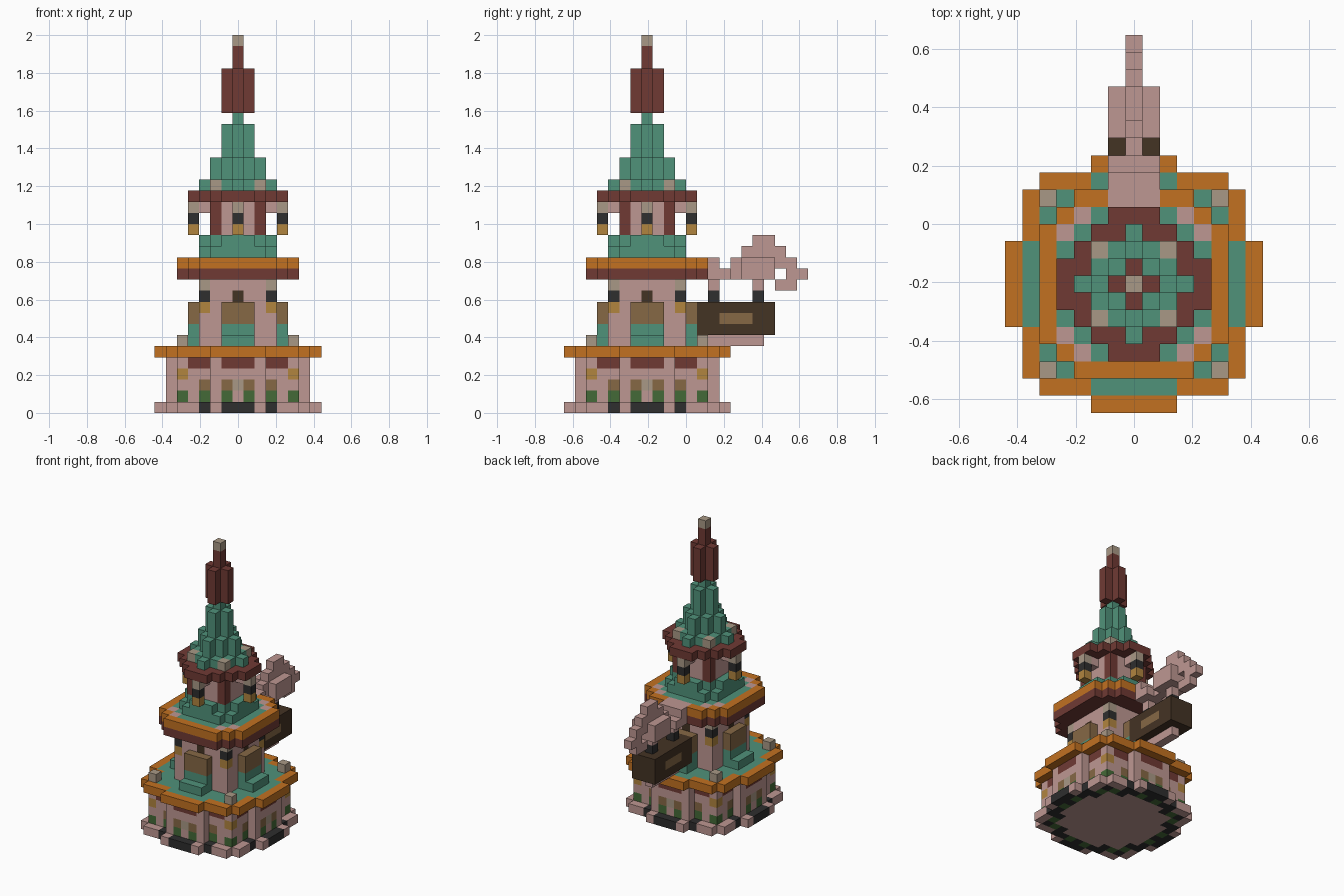
import bpy, bmesh
from mathutils import Vector

U = 2 / 34            # edge of one cube
CENTRE_Y = -0.2059    # tower axis

if "Cube" in bpy.data.objects:
    bpy.data.objects.remove(bpy.data.objects["Cube"], do_unlink=True)


def linear(c):
    c /= 255
    return c / 12.92 if c <= 0.04045 else ((c + 0.055) / 1.055) ** 2.4


COLOURS = {
    "pink": (190, 151, 146), "orange": (194, 113, 33), "green": (80, 146, 122),
    "dark_red": (112, 58, 52), "beige": (169, 153, 134), "brown": (134, 104, 69),
    "gold": (177, 133, 63), "charcoal": (46, 46, 46), "dark_brown": (68, 51, 36),
    "leaf": (68, 106, 55)}
materials = {}
for name, rgb in COLOURS.items():
    m = bpy.data.materials.new(name)
    m.use_nodes = True
    col = [linear(c) for c in rgb] + [1]
    m.diffuse_color = col
    m.node_tree.nodes["Principled BSDF"].inputs["Base Color"].default_value = col
    materials[name] = m

cells = {}            # (i, j, k) -> (part, colour)


def fill(part, colour, k0, k1, plan):
    """Stack a plan from layer k0 to k1; colour may be a function of the cell."""
    for k in range(k0, k1 + 1):
        for i, j in plan:
            c = colour(i, j, k) if callable(colour) else colour
            cells[i, j, k] = (part, c)


def stepped(*pairs):
    """Symmetric plan: union of the boxes |i|<=a, |j|<=b."""
    return {(i, j) for a, b in pairs
            for i in range(-a, a + 1) for j in range(-b, b + 1)}


def both(*pairs):
    return stepped(*pairs, *[(b, a) for a, b in pairs])


def inside(plan):
    return {(i, j) for i, j in plan
            if {(i + 1, j), (i - 1, j), (i, j + 1), (i, j - 1)} <= plan}


def corners(a, b):
    return {(s * p, t * q) for s in (-1, 1) for t in (-1, 1)
            for p, q in ((a, b), (b, a))}


def box(i0, i1, j0, j1):
    return {(i, j) for i in range(i0, i1 + 1) for j in range(j0, j1 + 1)}


def along(i, j):
    """Position along whichever wall the cell faces."""
    return min(abs(i), abs(j))


# Lower storey
wide = both((2, 7), (5, 6))
body = inside(wide)
fill("foundation", lambda i, j, k: "charcoal" if along(i, j) in (0, 1, 3) else "pink", 0, 0, wide)
fill("foundation", lambda i, j, k: "leaf" if (i + j) % 2 else "charcoal", 0, 0, body)
fill("foundation", "pink", 0, 0, inside(body))


def wall_colour(i, j, k):
    a = along(i, j)
    if k == 1:
        return "leaf" if a in (1, 3, 5) else "pink"
    if k == 2:
        return "beige" if a == 0 else "brown" if a in (1, 3) else "pink"
    if k == 3:
        return "gold" if a == 5 else "pink"
    return "dark_red" if a in (0, 1, 3, 4) else "pink"


fill("lower_walls", wall_colour, 1, 4, body)
fill("lower_roof_rim", "orange", 5, 5, wide)
fill("lower_roof", "green", 5, 5, body)
fill("roof_corner_posts", "beige", 6, 6, corners(5, 5))

# Middle storey with a bay on every side
fill("bay_steps", "green", 6, 6, both((1, 5)))
fill("bay_steps", "green", 7, 7, both((1, 4)))
fill("bays", "brown", 8, 9, both((1, 4)))
fill("middle_walls", "pink", 6, 11, both((2, 3)))
fill("bay_windows", "dark_brown", 10, 10, corners(0, 3))
fill("middle_lanterns", "pink", 6, 8, corners(3, 3))
for k, c in enumerate(("gold", "charcoal", "beige")):
    fill("middle_lanterns", c, 9 + k, 9 + k, corners(3, 3))
    fill("upper_lanterns", c, 16 + k, 16 + k, corners(0, 4))

# Upper roof
roof = both((3, 5), (4, 4))
fill("upper_eaves", "dark_red", 12, 12, roof)
fill("upper_roof_rim", "orange", 13, 13, roof)
fill("upper_roof", "green", 13, 13, inside(roof))
fill("upper_roof", "pink", 13, 13, corners(3, 4))
fill("upper_roof", "green", 14, 14, both((2, 3)))
fill("upper_roof", "green", 15, 15, both((1, 3), (2, 2)))

# Top gallery
fill("gallery_core", "pink", 16, 18, both((2, 2)))
fill("gallery_pillars", "dark_red", 16, 18, corners(2, 2))
fill("gallery_brackets", "pink", 18, 18, corners(0, 3))
fill("gallery_eaves", "dark_red", 19, 19, both((1, 4), (2, 3)))

# Spire
fill("spire", "green", 20, 20, both((0, 3), (1, 2)))
fill("spire_studs", "beige", 20, 20, corners(2, 2))
fill("spire", "green", 21, 22, both((0, 2), (1, 1)))
fill("spire", "green", 23, 25, both((0, 1)))
fill("spire", "green", 26, 26, stepped((0, 0)))
fill("finial", "dark_red", 27, 30, both((0, 1)))
fill("finial", "dark_red", 31, 32, stepped((0, 0)))
fill("finial_tip", "beige", 33, 33, stepped((0, 0)))

# Hanging sign at the back
fill("sign_bracket", "pink", 6, 6, box(0, 0, 6, 10))
fill("sign_board", "dark_brown", 7, 9, box(-1, 1, 5, 11))
fill("sign_panel", "brown", 8, 8, box(-1, 1, 7, 9))
for j in (6, 10):
    fill("sign_hangers", "charcoal", 10, 10, box(0, 0, j, j))
    fill("sign_hangers", "pink", 11, 11, box(0, 0, j, j))

# Curled beam carrying the sign
fill("sign_beam", "pink", 13, 13, box(-1, 1, 5, 6))
fill("sign_beam", "pink", 12, 12, box(-1, 1, 6, 7) | box(0, 0, 8, 11))
fill("beam_ornament", "pink", 12, 13, box(-1, 1, 9, 11))
fill("beam_ornament", "pink", 13, 13, box(0, 0, 8, 13))
fill("beam_ornament", "pink", 14, 14, box(0, 0, 9, 12))
fill("beam_ornament", "pink", 15, 15, box(0, 0, 10, 11))
fill("beam_ornament", "pink", 12, 12, box(0, 0, 13, 14))
fill("beam_ornament", "pink", 11, 11, box(0, 0, 12, 13))


# Build one mesh per part from the exposed cube sides
def build(part):
    mesh = bpy.data.meshes.new(part)
    bm = bmesh.new()
    slots = []
    for cell, (owner, colour) in cells.items():
        if owner != part:
            continue
        if colour not in slots:
            slots.append(colour)
            mesh.materials.append(materials[colour])
        mid = Vector((cell[0], cell[1], cell[2] + 0.5))
        for axis in range(3):
            for sign in (-1, 1):
                n = Vector((0, 0, 0))
                n[axis] = sign
                if tuple(int(c + d) for c, d in zip(cell, n)) in cells:
                    continue
                a = Vector((0, 0, 0))
                a[(axis + 1) % 3] = 0.5
                b = n.cross(a)
                ring = [mid + n / 2 + o for o in (a + b, b - a, -a - b, a - b)]
                face = bm.faces.new([bm.verts.new(p * U + Vector((0, CENTRE_Y, 0))) for p in ring])
                face.material_index = slots.index(colour)
    bmesh.ops.remove_doubles(bm, verts=bm.verts[:], dist=U / 100)
    bm.to_mesh(mesh)
    bm.free()
    bpy.context.collection.objects.link(bpy.data.objects.new(part, mesh))


for part in sorted({owner for owner, _ in cells.values()}):
    build(part)
